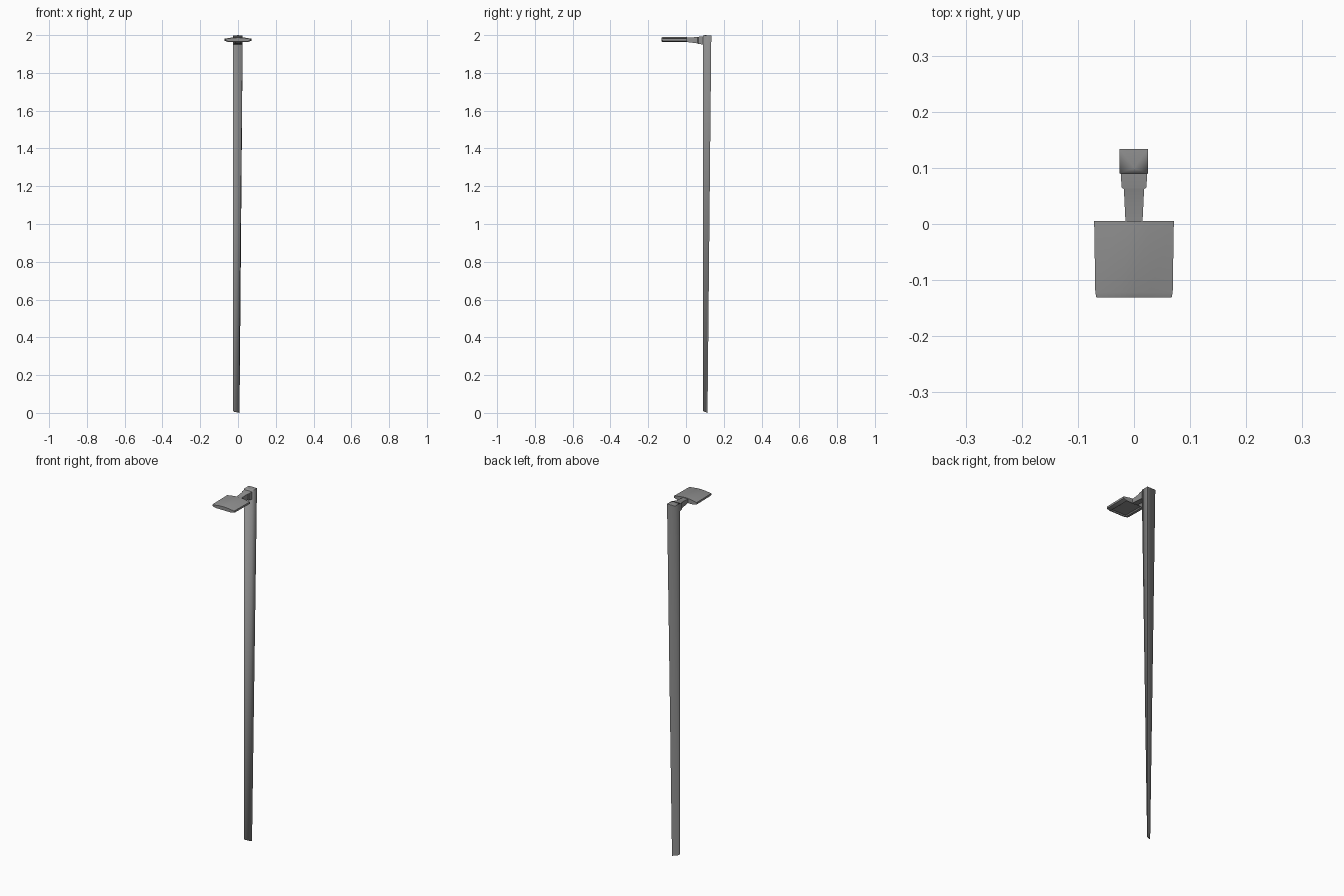
import bpy, bmesh, math

if "Cube" in bpy.data.objects:
    bpy.data.objects.remove(bpy.data.objects["Cube"])

grey = bpy.data.materials.new("dark_grey")
grey.diffuse_color = (.28, .28, .28, 1)
grey.use_nodes = True
grey.node_tree.nodes["Principled BSDF"].inputs["Base Color"].default_value = grey.diffuse_color

def loft(rings, tip=None):
    """Skin matching rings of points; optional tip point fans the last ring."""
    bm = bmesh.new()
    rows = [[bm.verts.new(p) for p in r] for r in rings]
    n = len(rows[0])
    for a, b in zip(rows, rows[1:]):
        for i in range(n):
            bm.faces.new((a[i], a[(i + 1) % n], b[(i + 1) % n], b[i]))
    bm.faces.new(rows[0][::-1])
    if tip:
        t = bm.verts.new(tip)
        for i in range(n):
            bm.faces.new((rows[-1][i], rows[-1][(i + 1) % n], t))
    else:
        bm.faces.new(rows[-1])
    bmesh.ops.recalc_face_normals(bm, faces=bm.faces)
    return bm

def finish(bm, name, angle=30):
    me = bpy.data.meshes.new(name)
    bm.to_mesh(me)
    bm.free()
    me.materials.append(grey)
    ob = bpy.data.objects.new(name, me)
    bpy.context.collection.objects.link(ob)
    bpy.ops.object.select_all(action='DESELECT')
    bpy.context.view_layer.objects.active = ob
    ob.select_set(True)
    bpy.ops.object.shade_smooth_by_angle(angle=math.radians(angle))

def rect_y(y, w, z0, z1):
    return [(-w, y, z0), (w, y, z0), (w, y, z1), (-w, y, z1)]

# Pole: square at the top, tapering to a thin diagonal blade at the ground
top = [(-.026, .09), (.025, .09), (.025, .134), (-.026, .134)]
low = [(-.026, .09), (.004, .106), (.008, .114), (-.022, .099)]
low_z = [.01, .003, 0, .006]
finish(loft([
    [(x, y, z) for (x, y), z in zip(low, low_z)],
    [(x, y, 1.997) for x, y in top]], tip=(0, .1, 2.0)), "pole", 80)

# Neck joining the pole to the head
finish(loft([
    rect_y(.095, .024, 1.950, 1.993),
    rect_y(.065, .022, 1.953, 1.991),
    rect_y(.062, .018, 1.956, 1.990),
    rect_y(.0, .015, 1.964, 1.986)]), "neck")

# Lamp head: flat slab with thin side edges and a bevelled front
def head_ring(y, w, s):
    half = [(w, -.006), (w, .005), (w * .4, .012), (0, .014)]
    pts = [(-w, -.006), (-w * .7, -.013), (w * .7, -.013)] + half
    pts += [(-w * .4, .012), (-w, .005)]
    return [(x, y, 1.976 + z * s) for x, z in pts]

bm = loft([head_ring(.005, .071, 1), head_ring(-.122, .069, 1),
           head_ring(-.131, .067, .75)])

# Shallow recess for the light panel under the head
under = max((f for f in bm.faces if f.normal.z < -.9), key=lambda f: f.calc_area())
bmesh.ops.inset_region(bm, faces=[under], thickness=.008)
bmesh.ops.translate(bm, verts=under.verts, vec=(0, 0, .005))
finish(bm, "lamp_head")
